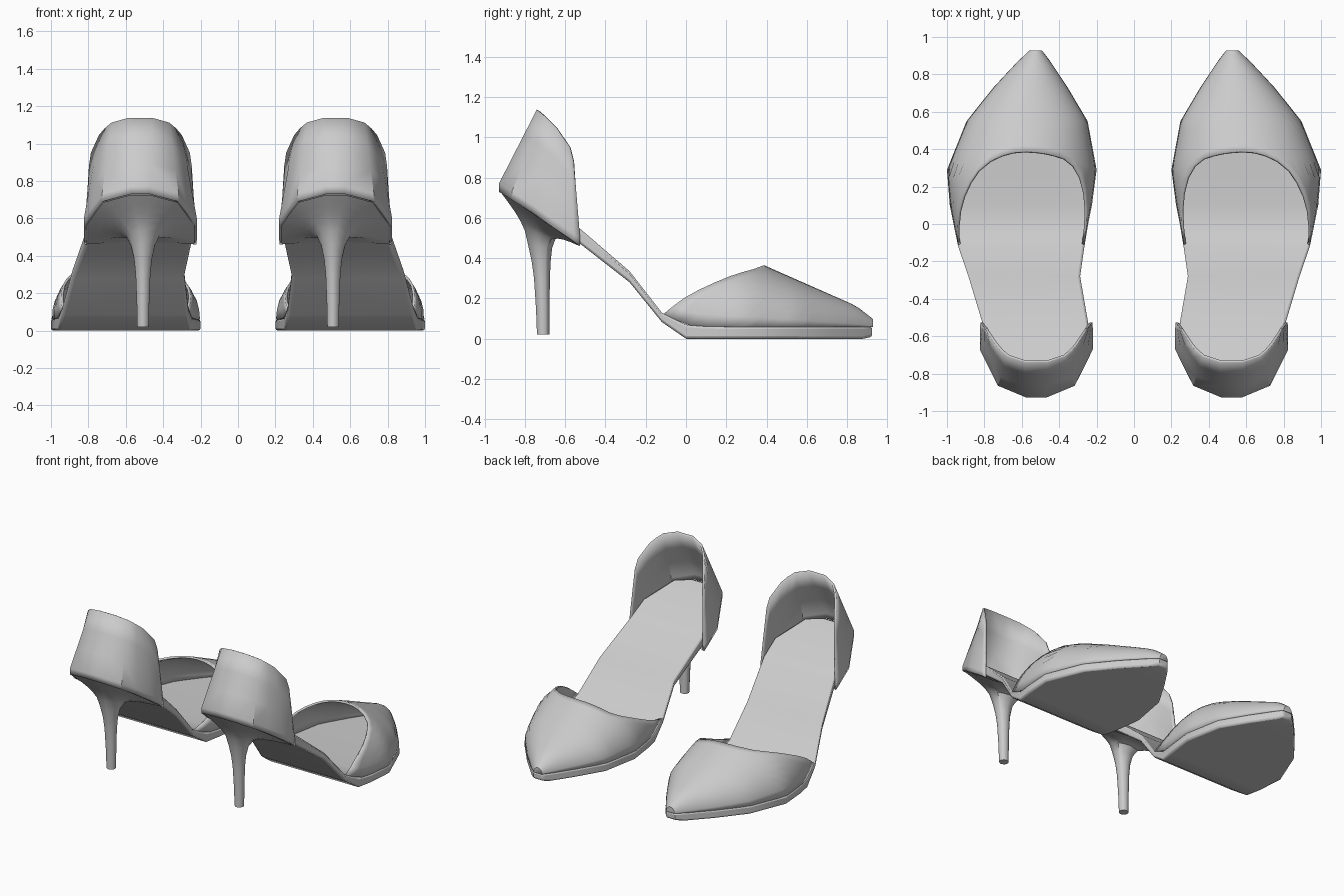
import bpy, bmesh, math
from mathutils import Vector

if "Cube" in bpy.data.objects:
    bpy.data.objects.remove(bpy.data.objects["Cube"])

# Sole stations: y, inner x, outer x, bottom z, top z
SOLE = [(-.905, .47, .57, .71, .74), (-.85, .34, .70, .67, .72), (-.66, .242, .80, .56, .63),
        (-.53, .245, .81, .475, .55), (-.28, .288, .885, .28, .335), (-.12, .265, .94, .083, .13),
        (0, .245, .965, 0, .07), (.1, .225, .985, 0, .063), (.29, .20, 1.0, 0, .06),
        (.55, .248, .895, 0, .06), (.73, .355, .75, 0, .06), (.88, .455, .61, 0, .06),
        (.925, .49, .56, .01, .06)]


def interp(table, v, col=1):
    """Piecewise linear lookup in a table sorted by its first column."""
    if v <= table[0][0]:
        return table[0][col]
    for a, b in zip(table, table[1:]):
        if v <= b[0]:
            return a[col] + (b[col] - a[col]) * (v - a[0]) / (b[0] - a[0])
    return table[-1][col]


def loft(name, rows, closed=False, caps=(False, False), thick=0, bevel=0, angle=35):
    """Skin rows of points, mirror to the other shoe, shade smooth by angle."""
    bm = bmesh.new()
    vr = [[bm.verts.new(p) for p in r] for r in rows]
    n = len(rows[0])
    for a, b in zip(vr, vr[1:]):
        for i in range(n if closed else n - 1):
            j = (i + 1) % n
            bm.faces.new((a[i], a[j], b[j], b[i]))
    if caps[0]:
        bm.faces.new(vr[0])
    if caps[1]:
        bm.faces.new(vr[-1])
    bmesh.ops.recalc_face_normals(bm, faces=bm.faces)
    me = bpy.data.meshes.new(name)
    bm.to_mesh(me)
    bm.free()
    ob = bpy.data.objects.new(name, me)
    bpy.context.collection.objects.link(ob)
    bpy.ops.object.select_all(action='DESELECT')
    ob.select_set(True)
    bpy.context.view_layer.objects.active = ob
    bpy.ops.object.shade_smooth_by_angle(angle=math.radians(angle))
    if thick:
        m = ob.modifiers.new("thickness", 'SOLIDIFY')
        m.thickness, m.offset = thick, 0
    if bevel:
        m = ob.modifiers.new("bevel", 'BEVEL')
        m.width, m.segments, m.limit_method = bevel, 2, 'ANGLE'
        m.angle_limit = math.radians(50)
    ob.modifiers.new("pair", 'MIRROR').use_mirror_merge = False
    return ob


# Sole: flat forefoot, arched waist, raised heel seat
loft("sole", [[(l, y, b), (r, y, b), (r, y, t), (l, y, t)] for y, l, r, b, t in SOLE],
     closed=True, caps=(True, True), bevel=.012)

# Toe upper: arched sections trimmed by the curved foot opening
HEIGHT = [(-.11, .45), (0, .42), (.1, .38), (.24, .345), (.38, .303), (.84, .10), (.925, .035)]
RIM_OUT = [(0, -.11), (.33, 0), (.515, .1), (.74, .24), (.9, .34), (1, .385)]
RIM_IN = [(0, -.11), (.2, 0), (.43, .15), (.66, .29), (.8, .345), (1, .385)]
ROWS, COLS = 16, 20
rows = []
for k in range(ROWS + 1):
    row = []
    for i in range(COLS + 1):
        t = math.pi * i / COLS
        s, c = math.sin(t), math.cos(t)
        start = interp(RIM_OUT if c > 0 else RIM_IN, s)
        y = start + (.922 - start) * k / ROWS
        l, r = interp(SOLE, y, 1) + .008, interp(SOLE, y, 2) - .008
        row.append(((l + r) / 2 + (r - l) / 2 * c, y,
                    interp(SOLE, y, 4) - .002 + interp(HEIGHT, y) * s))
    rows.append(row)
loft("toe_upper", rows, caps=(False, True), thick=.014)

# Heel counter: half columns (bottom and top points), mirrored about the shoe centre
CX = .522
BOTTOM = [(.292, -.527, .46), (.295, -.56, .485), (.295, -.67, .56), (.25, -.76, .625),
          (.20, -.86, .69), (.05, -.922, .73)]
TOP = [(.268, -.557, .88), (.258, -.575, .95), (.215, -.64, 1.045), (.185, -.675, 1.08),
       (.15, -.705, 1.11), (.06, -.735, 1.135)]


def both(half):
    return [Vector((CX - x, y, z)) for x, y, z in half] + \
           [Vector((CX + x, y, z)) for x, y, z in reversed(half)]


low, high = both(BOTTOM), both(TOP)
lip = [p + Vector((0, 0, .04)) for p in low]
rows = [low, lip] + [[a.lerp(b, f) for a, b in zip(lip, high)] for f in (.33, .67, 1)]
loft("heel_counter", rows, thick=.014, angle=40)

# Stiletto heel: seat outline blending down into a slim round stem
outline = low + [Vector((CX + d, -.527, .47)) for d in (.15, 0, -.15)]
# blend, stem z, stem centre y, stem radius
STEM = [(.98, .53, -.72, .055), (.72, .53, -.72, .055), (.5, .525, -.72, .055),
        (.3, .515, -.722, .055), (.15, .50, -.725, .055), (.05, .45, -.725, .053),
        (.01, .38, -.72, .046), (0, .3, -.716, .04), (0, .15, -.712, .034), (0, .02, -.71, .031)]
rows = []
for f, z, cy, r in STEM:
    ring = []
    for p in outline:
        d = Vector((p.x - CX, p.y + .715, 0)).normalized() * r
        ring.append(Vector((.508 + d.x, cy + d.y, z)).lerp(p, f))
    rows.append(ring)
loft("heel", rows, closed=True, caps=(True, True), angle=50)
